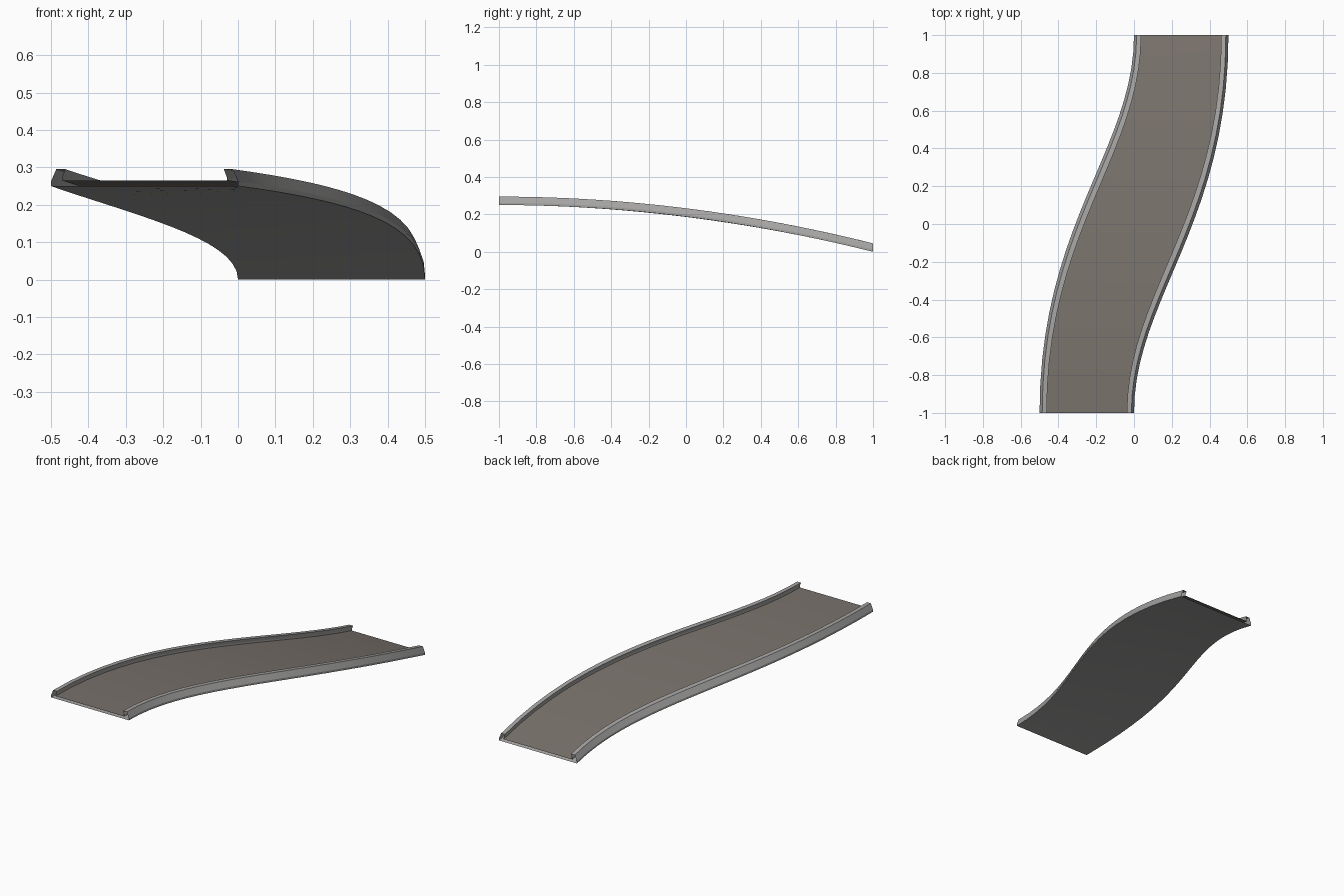
import bpy
import math
from mathutils import Vector

if "Cube" in bpy.data.objects:
    bpy.data.objects.remove(bpy.data.objects["Cube"])

STEPS = 20


def material(name, rgb):
    m = bpy.data.materials.new(name)
    m.diffuse_color = (*rgb, 1.0)
    m.use_nodes = True
    m.node_tree.nodes["Principled BSDF"].inputs["Base Color"].default_value = m.diffuse_color
    return m


def bezier(p, t):
    u = 1 - t
    return p[0] * u**3 + 3 * p[1] * u * u * t + 3 * p[2] * u * t * t + p[3] * t**3


# Left and right borders of the S-bend, seen from the top
LEFT = [Vector(p) for p in ((-0.5, -1), (-0.5, 0), (0, 0.4), (0, 1))]
RIGHT = [-p for p in reversed(LEFT)]


def place(s, h, t):
    """s runs 0..1 from left to right border, h is height above the underside."""
    p = bezier(LEFT, t).lerp(bezier(RIGHT, t), s)
    return (p.x, p.y, 0.25 - 0.0625 * (p.y + 1) ** 2 + h)


def sweep(name, profile, mat):
    n = len(profile)
    verts = [place(s, h, i / STEPS) for i in range(STEPS + 1) for s, h in profile]
    faces = []
    for i in range(STEPS):
        for j in range(n - 1):
            a, b = i * n + j, (i + 1) * n + j
            faces.append((a, b, b + 1, a + 1))
    mesh = bpy.data.meshes.new(name)
    mesh.from_pydata(verts, [], faces)
    mesh.materials.append(mat)
    ob = bpy.data.objects.new(name, mesh)
    bpy.context.collection.objects.link(ob)
    bpy.ops.object.select_all(action='DESELECT')
    ob.select_set(True)
    bpy.context.view_layer.objects.active = ob
    bpy.ops.object.shade_smooth_by_angle(angle=math.radians(20))
    return ob


grey = material("barrier_grey", (0.37, 0.365, 0.36))
brown = material("road_brown_grey", (0.19, 0.167, 0.148))

# Barrier half profile from the road edge over the lip to the outer foot
half = [(0.060, 0.015), (0.060, 0.024), (0.076, 0.045),
        (0.028, 0.045), (0.0, 0.012), (0.0, 0.0)]
mirrored = [(1 - s, h) for s, h in reversed(half)]

# Barriers and underside in one open-ended shell
sweep("barriers_and_underside", half + mirrored, grey)

# Road deck between the barriers
cols = 6
deck = [(0.94 - 0.88 * k / cols, 0.015) for k in range(cols + 1)]
sweep("road_deck", deck, brown)
